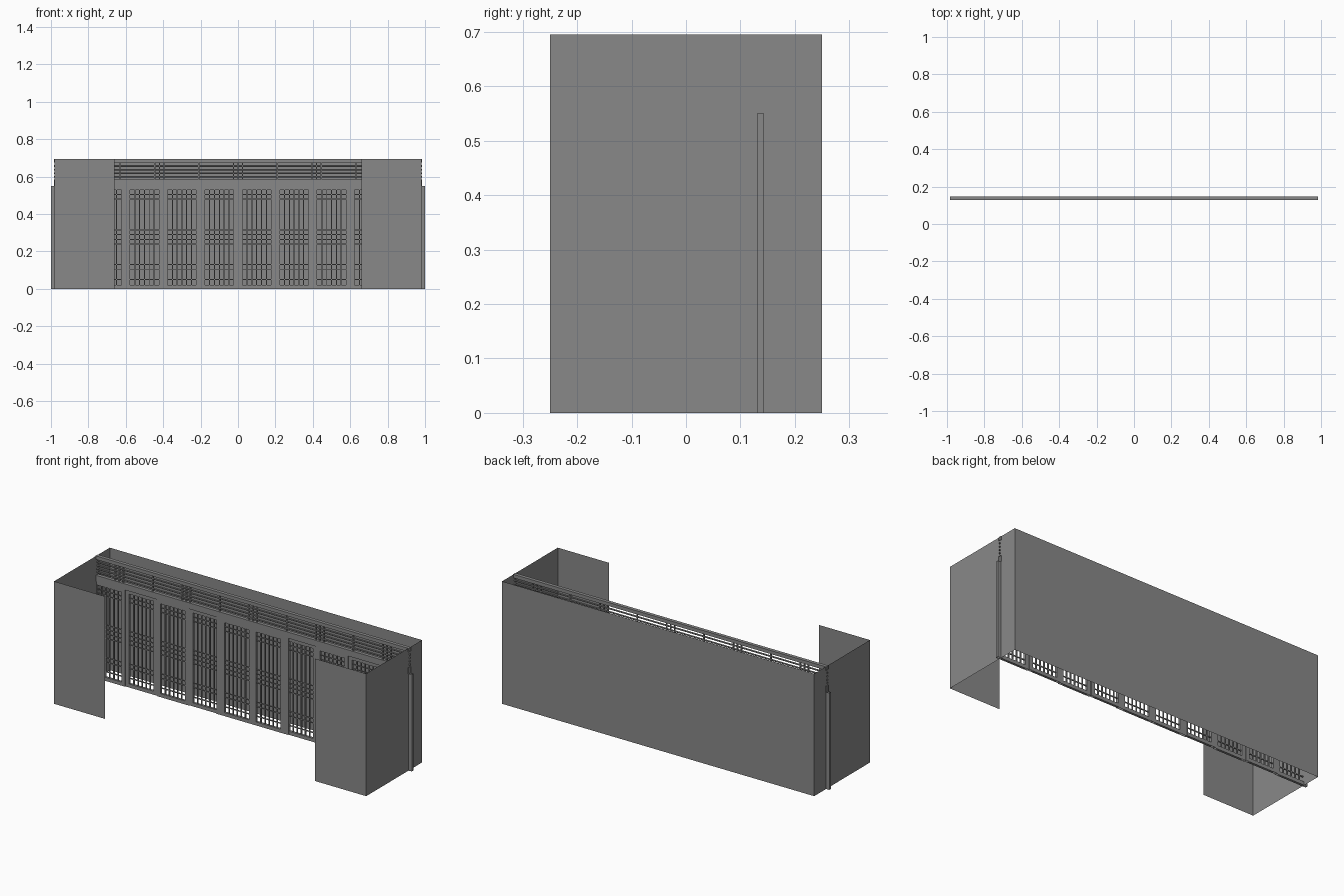
import bpy, bmesh
from math import cos, sin, pi

if "Cube" in bpy.data.objects:
    bpy.data.objects.remove(bpy.data.objects["Cube"])

# Dark grey finish shared by every part
dark = bpy.data.materials.new("dark_grey")
dark.diffuse_color = (0.25, 0.25, 0.25, 1)
dark.use_nodes = True
dark.node_tree.nodes["Principled BSDF"].inputs["Base Color"].default_value = dark.diffuse_color

def mesh_object(name, bm):
    me = bpy.data.meshes.new(name)
    bm.to_mesh(me)
    bm.free()
    me.materials.append(dark)
    ob = bpy.data.objects.new(name, me)
    bpy.context.collection.objects.link(ob)
    return ob

def box(bm, x0, x1, y0, y1, z0, z1, open_axis=None):
    vs = bmesh.ops.create_cube(bm, size=1)["verts"]
    faces = {f for v in vs for f in v.link_faces}
    for f in list(faces):
        f.normal_update()
    if open_axis is not None:      # leave the two end caps off
        caps = [f for f in faces if abs(f.normal[open_axis]) > 0.9]
        bmesh.ops.delete(bm, geom=caps, context='FACES_ONLY')
    for v in vs:
        v.co = (x1 if v.co.x > 0 else x0,
                y1 if v.co.y > 0 else y0,
                z1 if v.co.z > 0 else z0)

def rod(bm, x0, x1, y, z, r, n=8):
    rings = [[bm.verts.new((x, y + r * cos(2 * pi * (k + .5) / n), z + r * sin(2 * pi * (k + .5) / n)))
              for k in range(n)] for x in (x0, x1)]
    for k in range(n):
        j = (k + 1) % n
        bm.faces.new((rings[0][k], rings[0][j], rings[1][j], rings[1][k]))

# Surrounding room walls: one C-shaped plan line, raised, no thickness
bm = bmesh.new()
plan = [(-0.66, -0.25), (-0.98, -0.25), (-0.98, 0.25),
        (0.98, 0.25), (0.98, -0.25), (0.66, -0.25)]
low = [bm.verts.new((x, y, 0)) for x, y in plan]
high = [bm.verts.new((x, y, 0.695)) for x, y in plan]
for i in range(len(plan) - 1):
    bm.faces.new((low[i + 1], low[i], high[i], high[i + 1]))
mesh_object("room_walls", bm)

# Sliding lattice panels, alternating between two tracks
def lattice_panel(name, cx, x0, x1, y0, y1):
    bm = bmesh.new()
    h = 0.55
    w0, w1, z0, z1 = cx - 0.077, cx + 0.077, 0.02, 0.53
    # stiles and rails
    box(bm, x0, w0, y0, y1, 0, h, 2)
    box(bm, w1, x1, y0, y1, 0, h, 2)
    box(bm, w0, w1, y0, y1, 0, z0)
    box(bm, w0, w1, y0, y1, z1, h)
    # thin lattice bars
    r, m = 0.0025, 0.003
    for i in range(1, 6):
        x = w0 + (w1 - w0) * i / 6
        box(bm, x - r, x + r, y0 + m, y1 - m, z0, z1)
    for z in (0.05, 0.105, 0.13, 0.24, 0.265, 0.29, 0.315, 0.48, 0.505):
        box(bm, w0, w1, y0 + m + .001, y1 - m - .001, z - r, z + r)
    mesh_object(name, bm)

for i in range(10):
    cx = -0.9 + 0.2 * i
    front = i in (0, 2, 4, 5, 7, 9)
    x0, x1 = cx - 0.1, cx + 0.1
    # front panels lap over the neighbour on the outer side
    if i == 4:
        x0 -= 0.025
    if i == 5:
        x1 += 0.025
    # back panels stop against them
    if i == 3:
        x1 -= 0.025
    if i == 6:
        x0 += 0.025
    y0 = 0.130 if front else 0.134
    lattice_panel(f"sliding_panel_{i + 1}", cx, x0, x1, y0, y0 + 0.0135)

# Transom rails
for name, z0, z1 in (("transom_bottom_rail", 0.55, 0.585), ("transom_top_rail", 0.675, 0.695)):
    bm = bmesh.new()
    box(bm, -0.983, 0.983, 0.127, 0.147, z0, z1, 0)
    mesh_object(name, bm)

# Transom lattice: long round horizontals and grouped uprights
bm = bmesh.new()
for z in (0.600, 0.619, 0.638, 0.657):
    rod(bm, -0.985, 0.985, 0.137, z, 0.0045)
for c in (-0.84, -0.42, 0, 0.42, 0.84):
    for d in (-0.025, 0, 0.025):
        box(bm, c + d - 0.003, c + d + 0.003, 0.133, 0.141, 0.585, 0.675)
for c in (-0.63, -0.21, 0.21, 0.63):
    box(bm, c - 0.003, c + 0.003, 0.133, 0.141, 0.585, 0.675)
mesh_object("transom_lattice", bm)
